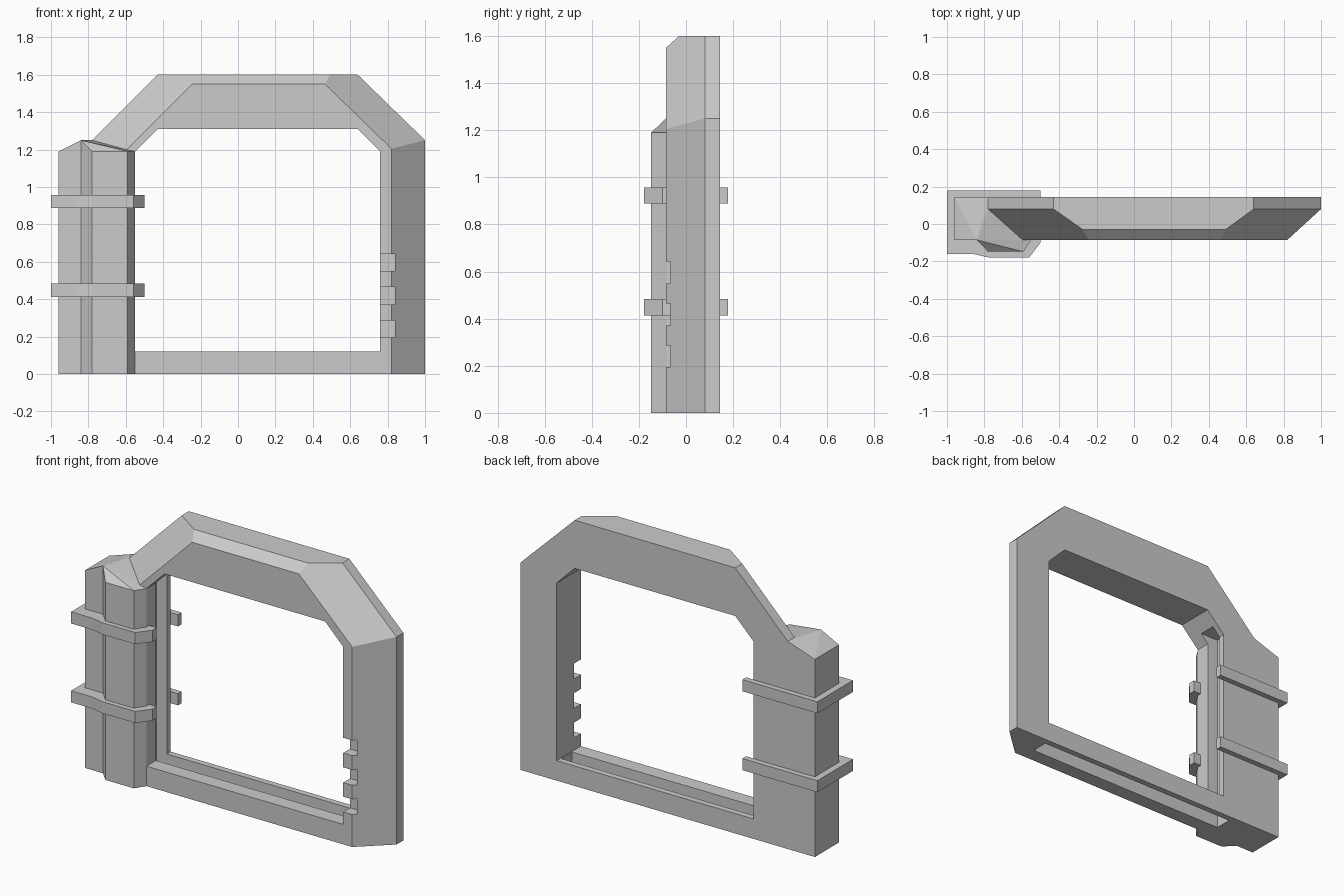
import bpy, bmesh
from mathutils import Vector

if "Cube" in bpy.data.objects:
    bpy.data.objects.remove(bpy.data.objects["Cube"])


def finish(bm, name):
    bmesh.ops.recalc_face_normals(bm, faces=bm.faces)
    me = bpy.data.meshes.new(name)
    bm.to_mesh(me)
    bm.free()
    ob = bpy.data.objects.new(name, me)
    bpy.context.collection.objects.link(ob)
    return ob


def prism(bm, pts, direction):
    """Extrude a closed outline of 3D points."""
    face = bm.faces.new([bm.verts.new(p) for p in pts])
    out = bmesh.ops.extrude_face_region(bm, geom=[face], use_keep_orig=True)
    verts = [g for g in out['geom'] if isinstance(g, bmesh.types.BMVert)]
    bmesh.ops.translate(bm, verts=verts, vec=direction)


def box(name, x0, x1, y0, y1, z0, z1):
    bm = bmesh.new()
    prism(bm, [(x0, y0, z0), (x1, y0, z0), (x1, y1, z0), (x0, y1, z0)], (0, 0, z1 - z0))
    return finish(bm, name)


def block(name, top):
    """Convex block standing on the ground below a set of top points."""
    bm = bmesh.new()
    for x, y, z in top:
        bm.verts.new((x, y, z))
        bm.verts.new((x, y, 0))
    out = bmesh.ops.convex_hull(bm, input=bm.verts)
    loose = [v for v in bm.verts if not v.link_faces]
    bmesh.ops.delete(bm, geom=loose, context='VERTS')
    bmesh.ops.dissolve_limit(bm, angle_limit=0.01, verts=bm.verts, edges=bm.edges)
    return finish(bm, name)


def slice_off(bm, co, no):
    bmesh.ops.bisect_plane(bm, geom=bm.verts[:] + bm.edges[:] + bm.faces[:], dist=1e-5,
                           plane_co=co, plane_no=no, clear_outer=True)
    bmesh.ops.holes_fill(bm, edges=[e for e in bm.edges if e.is_boundary])


def cut(ob, cutters):
    for c in cutters:
        m = ob.modifiers.new('cut', 'BOOLEAN')
        m.operation, m.solver, m.object = 'DIFFERENCE', 'EXACT', c
    dg = bpy.context.evaluated_depsgraph_get()
    me = bpy.data.meshes.new_from_object(ob.evaluated_get(dg))
    ob.modifiers.clear()
    ob.data = me


FRONT, BACK = -0.085, 0.145

# arch frame: solid outline with chamfered front edges
bm = bmesh.new()
outline = [(1, 0), (1, 1.25), (.64, 1.6), (-.43, 1.6), (-.78, 1.25), (-.78, 0)]
prism(bm, [(x, FRONT, z) for x, z in outline], (0, BACK - FRONT, 0))
slice_off(bm, (1, .08, 0), (.165, -.18, 0))
slice_off(bm, (0, -.03, 1.6), (0, -.05, .055))
for x, dx, drop in ((.64, .36, .22), (-.43, -.35, .235)):
    n = Vector((dx, 0, -.35)).cross(Vector((0, -.165, -drop)))
    slice_off(bm, (x, .08, 1.6), n if n.z > 0 else -n)
frame = finish(bm, 'arch_frame')

# cutters: opening, sliding groove, jamb notches
bm = bmesh.new()
hole = [(.76, .12), (.76, 1.19), (.64, 1.31), (-.43, 1.31), (-.55, 1.19), (-.55, .12)]
prism(bm, [(x, -.4, z) for x, z in hole], (0, .8, 0))
opening = finish(bm, 'opening_cutter')
sill_groove = box('sill_groove_cutter', -.61, .755, .005, .108, -.1, .2)
side_groove = box('side_groove_cutter', -.62, -.48, .005, .108, -.11, 1.24)
notches = [box('notch_cutter', .7, .84, -.2, -.02, z, z + .092) for z in (.195, .372, .55)]

# side post: rear part and protruding front part
rear = block('post_rear', [(-.96, BACK, 1.19), (-.96, FRONT, 1.19), (-.84, FRONT, 1.25),
                           (-.78, .08, 1.25), (-.78, BACK, 1.25)])
front = block('post_front', [(-.84, FRONT, 1.25), (-.78, -.148, 1.19), (-.59, -.148, 1.19),
                             (-.55, FRONT, 1.19), (-.6, FRONT, 1.2), (-.78, .08, 1.25),
                             (-.55, BACK, 1.19), (-.78, BACK, 1.25)])

cut(frame, [opening, sill_groove, side_groove] + notches)
cut(front, [sill_groove, side_groove])
for c in [opening, sill_groove, side_groove] + notches:
    bpy.data.objects.remove(c)

# straps wrapped round the post
strap = [(-1, .178), (-.5, .178), (-.5, .143), (-.9, .143), (-.9, -.06), (-.5, -.06),
         (-.5, -.1), (-.56, -.178), (-.78, -.178), (-.86, -.16), (-1, -.16)]
for i, z in enumerate((.413, .888)):
    bm = bmesh.new()
    prism(bm, [(x, y, z) for x, y in strap], (0, 0, .07))
    finish(bm, f'post_strap_{i + 1}')
